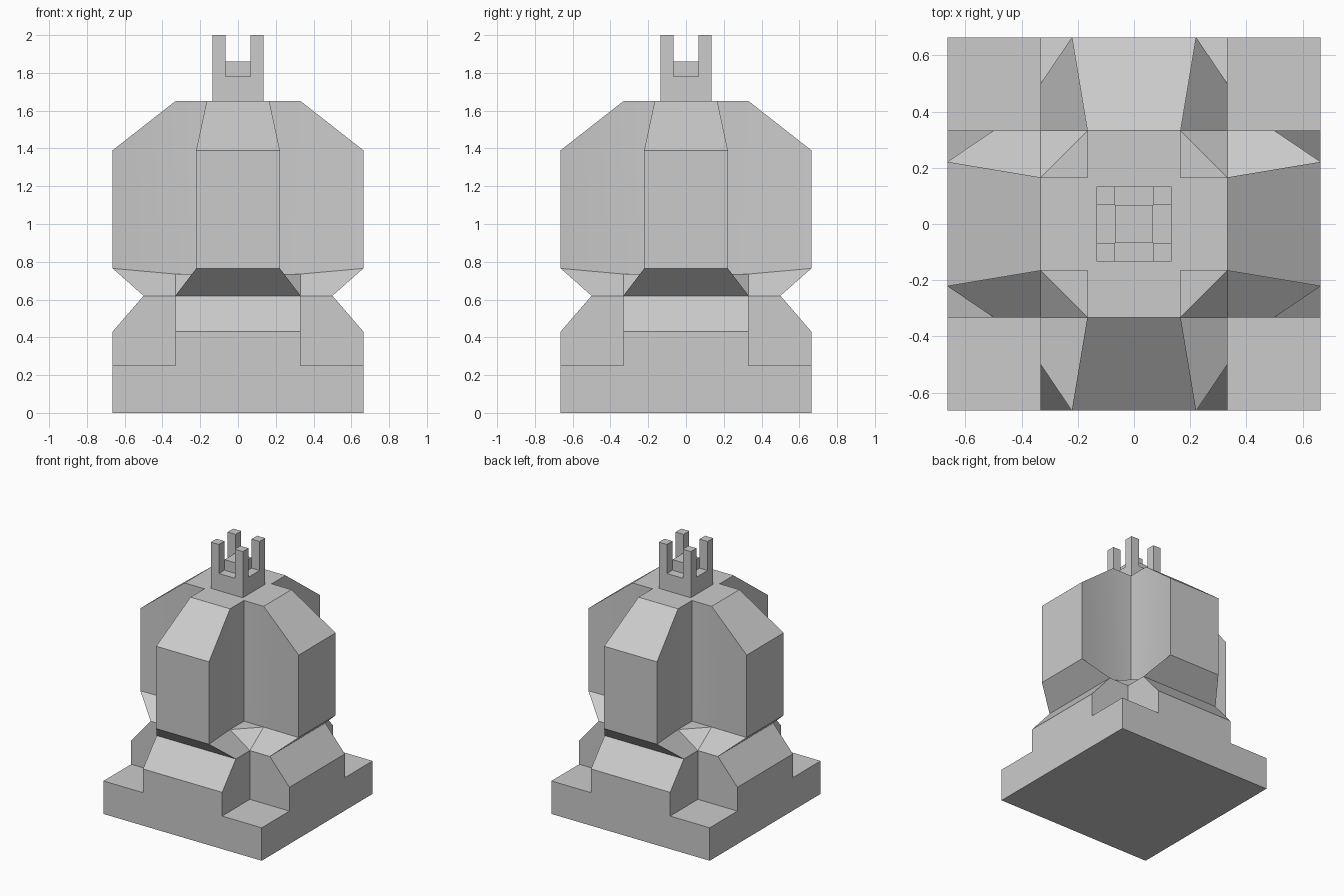
import bpy, bmesh
from math import pi
from mathutils import Matrix, Vector

if "Cube" in bpy.data.objects:
    bpy.data.objects.remove(bpy.data.objects["Cube"])

W = 0.664        # outer half width
M = W / 2        # plinth arm half width
Q = W / 4        # upper arm half width at the core
T = W / 3        # upper arm half width at the tip
NECK = 0.62


def four_way(name, quarter, whole=()):
    """Build a mesh from faces repeated four times about z, plus single faces."""
    bm = bmesh.new()

    def add(pts, rot):
        bm.faces.new([bm.verts.new(rot @ Vector(p)) for p in pts])
    for k in range(4):
        for pts in quarter:
            add(pts, Matrix.Rotation(k * pi / 2, 3, 'Z'))
    for pts in whole:
        add(pts, Matrix.Identity(3))
    bmesh.ops.remove_doubles(bm, verts=bm.verts, dist=1e-4)
    bmesh.ops.recalc_face_normals(bm, faces=bm.faces)
    mesh = bpy.data.meshes.new(name)
    bm.to_mesh(mesh)
    bm.free()
    ob = bpy.data.objects.new(name, mesh)
    bpy.context.collection.objects.link(ob)
    return ob


def mirror(pts):
    return [(-x, y, z) for x, y, z in pts]


def square(h, z):
    return [(-h, -h, z), (h, -h, z), (h, h, z), (-h, h, z)]


# Stepped plinth: square slab with a bevelled cross rising to the neck
side = [(M, -M, 0.25), (M, -W, 0.25), (M, -W, 0.43), (M, -0.5, NECK), (M, -M, NECK)]
four_way("plinth", [
    [(-W, -W, 0), (W, -W, 0), (W, -W, 0.25), (M, -W, 0.25), (M, -W, 0.43),
     (-M, -W, 0.43), (-M, -W, 0.25), (-W, -W, 0.25)],
    [(M, -W, 0.25), (W, -W, 0.25), (W, -M, 0.25), (M, -M, 0.25)],
    [(-M, -W, 0.43), (M, -W, 0.43), (M, -0.5, NECK), (-M, -0.5, NECK)],
    side, mirror(side),
], [square(W, 0)])

# Upper body: four tapered lobes flaring out from the neck
lo, hi, top, web = 0.765, 1.39, 1.65, 0.735
flare = [(M, -0.5, NECK), (T, -W, lo), (Q, -M, web), (M, -M, NECK)]
inner = [(Q, -Q, web), (Q, -M, web), (Q, -M, top), (Q, -Q, top)]
outer = [(Q, -M, web), (T, -W, lo), (T, -W, hi), (Q, -M, top)]
body = four_way("lobed_body", [
    [(-M, -0.5, NECK), (M, -0.5, NECK), (T, -W, lo), (-T, -W, lo)],
    [(-T, -W, lo), (T, -W, lo), (T, -W, hi), (-T, -W, hi)],
    [(-T, -W, hi), (T, -W, hi), (Q, -M, top), (-Q, -M, top)],
    [(-Q, -M, top), (Q, -M, top), (Q, -Q, top), (-Q, -Q, top)],
    flare, mirror(flare), inner, mirror(inner), outer, mirror(outer),
    [(M, -M, NECK), (M, -Q, web), (Q, -M, web)],
    [(M, -Q, web), (Q, -Q, web), (Q, -M, web)],
], [square(Q, top)])
bpy.context.view_layer.objects.active = body
body.select_set(True)
bpy.ops.object.shade_smooth_by_angle(angle=pi / 15)


def box(name, x, y, half, z0, z1):
    bpy.ops.mesh.primitive_cube_add(size=1, location=(x, y, (z0 + z1) / 2))
    ob = bpy.context.object
    ob.name = name
    ob.scale = (2 * half, 2 * half, z1 - z0)


# Crown: square collar, raised centre and four corner posts
box("crown_collar", 0, 0, 0.134, 1.65, 1.78)
box("crown_centre", 0, 0, 0.067, 1.78, 1.86)
for sx in (-1, 1):
    for sy in (-1, 1):
        box("crown_post", sx * 0.1005, sy * 0.1005, 0.0335, 1.78, 2.0)
